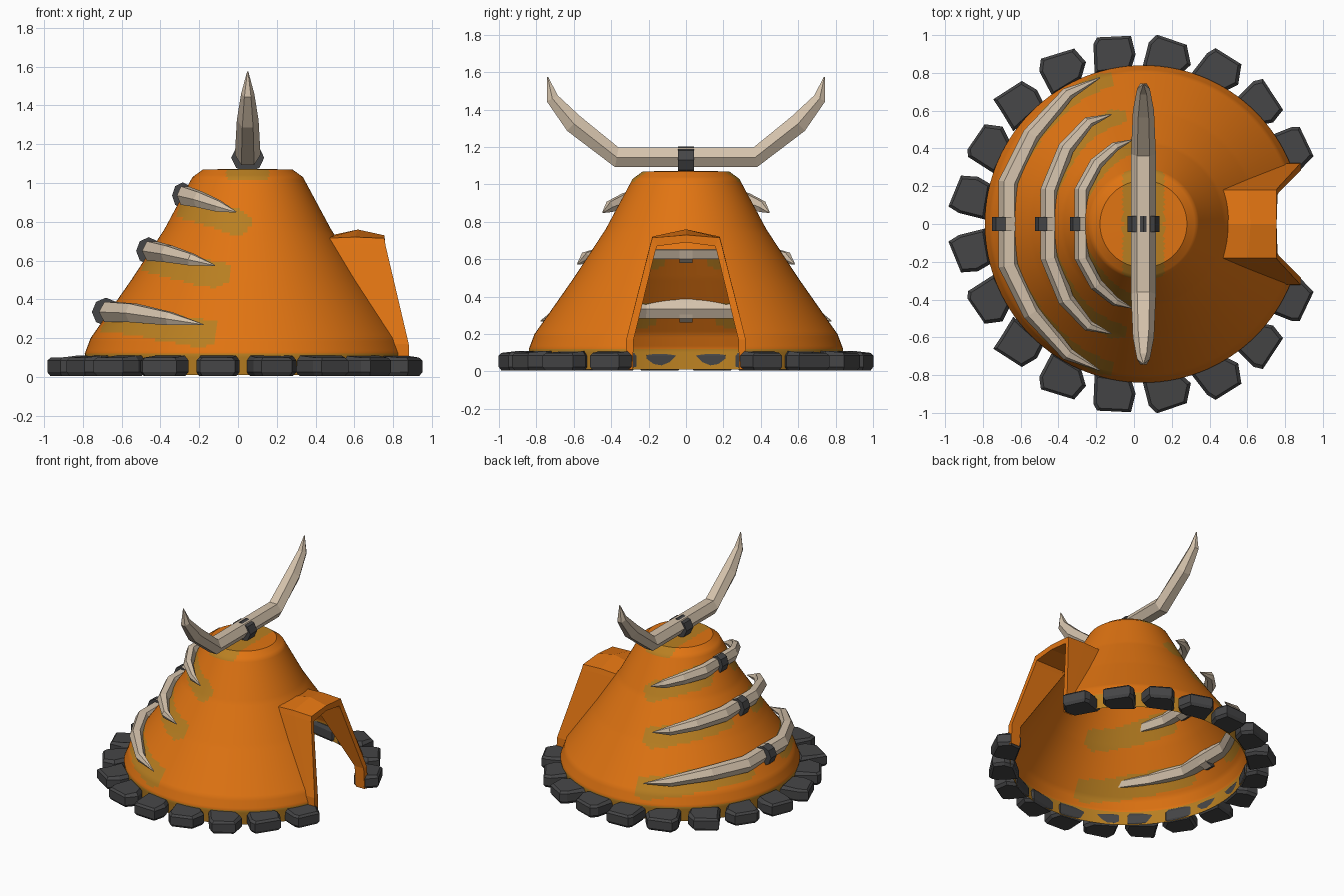
import bpy, bmesh, math, random
from mathutils import Vector

if "Cube" in bpy.data.objects:
    bpy.data.objects.remove(bpy.data.objects["Cube"])

random.seed(4)
CX = 0.05  # hut axis


def mat(name, rgb):
    m = bpy.data.materials.new(name)
    m.diffuse_color = (*rgb, 1)
    m.use_nodes = True
    m.node_tree.nodes["Principled BSDF"].inputs["Base Color"].default_value = m.diffuse_color
    return m


ORANGE = mat("orange hide", (0.75, 0.175, 0.006))
OCHRE = mat("ochre stain", (0.48, 0.21, 0.015))
BONE = mat("bone", (0.66, 0.54, 0.41))
STONE = mat("dark stone", (0.06, 0.06, 0.062))


def finish(bm, name, mats, fix=True):
    if fix:
        bmesh.ops.recalc_face_normals(bm, faces=bm.faces)
    me = bpy.data.meshes.new(name)
    bm.to_mesh(me)
    bm.free()
    for m in mats:
        me.materials.append(m)
    ob = bpy.data.objects.new(name, me)
    bpy.context.collection.objects.link(ob)
    return ob


def loft(bm, rings, closed=True, caps=False):
    """Join successive point rings with quads."""
    vs = [[bm.verts.new(p) for p in r] for r in rings]
    n = len(vs[0])
    for a, b in zip(vs, vs[1:]):
        for i in range(n if closed else n - 1):
            j = (i + 1) % n
            bm.faces.new((a[i], a[j], b[j], b[i]))
    if caps:
        bm.faces.new(vs[0])
        bm.faces.new(vs[-1])


# Tusk centre lines for one half (y >= 0), with half width and half height
TUSKS = {
    "lower_tusk": [(-.68, 0, .335, .058, .055), (-.66, .22, .335, .058, .055), (-.54, .47, .33, .05, .05),
                   (-.35, .69, .30, .035, .035), (-.18, .775, .27, .003, .003)],
    "middle_tusk": [(-.46, 0, .65, .05, .052), (-.445, .18, .65, .05, .052), (-.36, .40, .635, .043, .045),
                    (-.24, .54, .605, .03, .032), (-.12, .58, .575, .003, .003)],
    "upper_tusk": [(-.285, 0, .935, .04, .05), (-.275, .18, .935, .04, .05), (-.20, .32, .915, .036, .042),
                   (-.10, .41, .88, .025, .03), (-.01, .445, .85, .003, .003)],
    "roof_horn": [(CX, 0, 1.13, .07, .055), (CX, .37, 1.145, .066, .056), (CX, .60, 1.325, .056, .055),
                  (CX, .715, 1.46, .034, .035), (CX, .74, 1.575, .003, .003)],
}

# Hut wall: lathe profile (radius, z), finely divided so stains can follow a rule
PROFILE = [(.83, .01), (.84, .12), (.81, .2), (.60, .5), (.43, .76), (.285, 1.03), (.23, 1.07), (.01, 1.072)]


def radius(z):
    for (r0, z0), (r1, z1) in zip(PROFILE, PROFILE[1:]):
        if z <= z1:
            return r0 + (r1 - r0) * (z - z0) / (z1 - z0)
    return 0.0


def hood_half(z):
    """Half width of the doorway at a height."""
    return .30 - .13 * max(0, z - .17) / .52


stain_pts = []
for key in ("lower_tusk", "middle_tusk", "upper_tusk"):
    pts = [Vector(p[:3]) for p in TUSKS[key]]
    for a, b in zip(pts[1:], pts[2:]):
        stain_pts += [a.lerp(b, t / 6) - Vector((0, 0, .035)) for t in range(7)]


def stained(c):
    if c.z > 1.02:
        return abs(c.x - CX) < .11
    if c.z < .115:
        return True
    q = Vector((c.x, abs(c.y), c.z))
    return c.x < .15 and min((q - p).length for p in stain_pts) < .085


bm = bmesh.new()
rings, N = [], 120
for (r0, z0), (r1, z1) in zip(PROFILE, PROFILE[1:]):
    steps = max(2, round(math.hypot(r1 - r0, z1 - z0) / .018))
    for s in range(steps):
        t = s / steps
        r, z = r0 + (r1 - r0) * t, z0 + (z1 - z0) * t
        rings.append([(CX + r * math.cos(2 * math.pi * i / N), r * math.sin(2 * math.pi * i / N), z)
                      for i in range(N)])
loft(bm, rings)
bm.faces.new([v for v in bm.verts][-N:])
dead = []
for f in bm.faces:
    c = f.calc_center_median()
    if c.x > 0 and c.z < .66 and abs(c.y) < hood_half(c.z) - .005:
        dead.append(f)
    else:
        f.material_index = int(stained(c))
        f.smooth = c.z < 1.07
bmesh.ops.delete(bm, geom=dead, context='FACES')
finish(bm, "hut_wall", [ORANGE, OCHRE])

# Door hood: outer skin, front rim, inner skin
OUT = [(.325, .01, .885), (.32, .17, .88), (.19, .68, .76), (.18, .715, .755), (0, .73, .755)]
INN = [(.285, .01, .885), (.28, .17, .88), (.165, .64, .765), (.155, .67, .76), (0, .69, .755)]


def mirrored(half):
    return [(x, -y, z) for x, y, z in half] + [(x, y, z) for x, y, z in half[-2::-1]]


def back(half, inset, drop=0):
    return mirrored([(CX + math.sqrt(radius(z) ** 2 - y * y) - inset, y, z - drop) for y, z, x in half])


front_out = mirrored([(x, y, z) for y, z, x in OUT])
front_inn = mirrored([(x, y, z) for y, z, x in INN])
back_out = back(OUT, .02)
ridge = [tuple((Vector(a) + Vector(b)) / 2 + Vector((0, 0, .03 * (1 - abs(a[1]) / .33) ** 2)))
         for a, b in zip(back_out, front_out)]
bm = bmesh.new()
loft(bm, [back_out, ridge, front_out, front_inn, back(INN, .02, .0)], closed=False)
finish(bm, "door_hood", [ORANGE])


# Six-sided tusks, mirrored across y, with a dark band in the middle
def hex_ring(c, d, w, h, n=6):
    d = d.normalized()
    side = d.cross(Vector((0, 0, 1))) if abs(d.x) > .01 else Vector((1, 0, 0))
    side.normalize()
    up = side.cross(d)
    return [c + side * w * math.cos(2 * math.pi * i / n) + up * h * 1.1 * math.sin(2 * math.pi * i / n)
            for i in range(n)]


for name, half in TUSKS.items():
    full = [(x, -y, z, w, h) for x, y, z, w, h in half[:0:-1]] + half[1:]
    cs = [Vector(p[:3]) for p in full]
    rings = []
    for i, p in enumerate(full):
        d = cs[min(i + 1, len(cs) - 1)] - cs[max(i - 1, 0)]
        rings.append(hex_ring(cs[i], d, p[3], p[4]))
    bm = bmesh.new()
    loft(bm, rings, caps=True)
    finish(bm, name, [BONE])

    x, y, z, w, h = half[0]
    hw = .042 if name == "roof_horn" else .036
    bm = bmesh.new()
    loft(bm, [hex_ring(Vector((x, s * hw, z)), Vector((0, 1, 0)), w + .015, h + .012, 8) for s in (-1, 1)],
         caps=True)
    bmesh.ops.recalc_face_normals(bm, faces=bm.faces)
    for f in bm.faces:  # side tusk bands are bone coloured inside the hut
        f.material_index = int(name != "roof_horn" and f.normal.x > .3)
    finish(bm, name + "_band", [STONE, BONE])

# Ring of rough stones, mirrored front to back, with a gap at the door
SHAPE = [(-.09, -.115), (.055, -.10), (.10, -.075), (.075, .105), (-.02, .125), (-.09, .085)]
for k in range(9):
    ang = math.radians(27 + 18 * k)
    shape = [(a + random.uniform(-.012, .012), -b + random.uniform(-.012, .012)) for a, b in SHAPE]
    dist = .905 + random.uniform(-.01, .01)
    for s, side in ((1, "back"), (-1, "front")):
        rings = []
        for scale, z in ((.86, .005), (1, .025), (1, .085), (.85, .11)):
            ring = []
            for a, b in shape:
                r, t = dist + a * scale, b * scale
                ring.append((CX - .02 + r * math.cos(ang) - t * math.sin(ang),
                             s * (r * math.sin(ang) + t * math.cos(ang)), z - .01 * (a > 0) * (z > .1)))
            rings.append(ring)
        bm = bmesh.new()
        loft(bm, rings, caps=True)
        finish(bm, f"stone_{side}_{k + 1}", [STONE])
